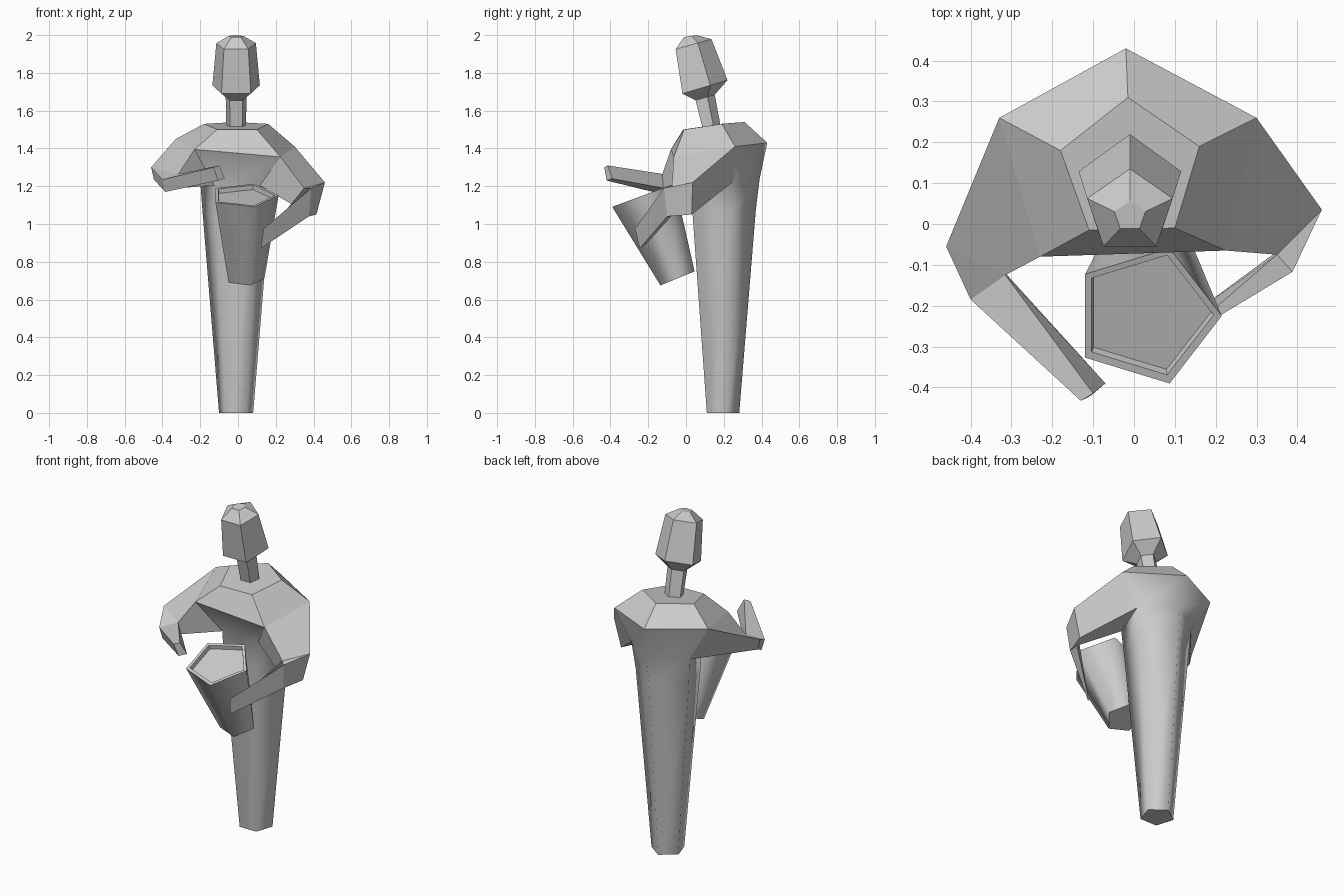
import bpy, bmesh
from math import cos, sin, radians

if "Cube" in bpy.data.objects:
    bpy.data.objects.remove(bpy.data.objects["Cube"])


def pentagon(cx, cy, cz, rx, ry, slope=0.0, start=90):
    """Five-point ring whose height rises with y by the given slope."""
    pts = []
    for i in range(5):
        a = radians(start + 72 * i)
        dy = ry * sin(a)
        pts.append((cx + rx * cos(a), cy + dy, cz + slope * dy))
    return pts


def add_loft(bm, rings, cap_start=True, cap_end=True, smooth_rows=(), skip=()):
    """Skin consecutive rings; skip holds (row, side) quads to leave open."""
    rows = [[bm.verts.new(p) for p in r] for r in rings]
    n = len(rows[0])
    for j in range(len(rows) - 1):
        for i in range(n):
            if (j, i) in skip:
                continue
            k = (i + 1) % n
            f = bm.faces.new((rows[j][i], rows[j][k], rows[j + 1][k], rows[j + 1][i]))
            f.smooth = j in smooth_rows
    if cap_start:
        bm.faces.new(rows[0][::-1])
    if cap_end:
        bm.faces.new(rows[-1])


def finish(bm, name):
    bmesh.ops.remove_doubles(bm, verts=bm.verts, dist=0.0005)
    bmesh.ops.recalc_face_normals(bm, faces=bm.faces)
    me = bpy.data.meshes.new(name)
    bm.to_mesh(me)
    bm.free()
    ob = bpy.data.objects.new(name, me)
    bpy.context.collection.objects.link(ob)
    return ob


# Body: tapered robe flaring into faceted shoulders
armpit = pentagon(-0.005, 0.19, 1.22, 0.205, 0.2, 0.1)
shoulder = [(-0.02, 0.43, 1.43), (-0.33, 0.26, 1.45), (-0.23, -0.08, 1.395),
            (0.225, -0.065, 1.355), (0.30, 0.26, 1.41)]
collar = [(-0.015, 0.31, 1.54), (-0.18, 0.18, 1.53), (-0.11, -0.015, 1.50),
          (0.10, -0.01, 1.50), (0.16, 0.19, 1.53)]
bm = bmesh.new()
add_loft(bm, [pentagon(-0.01, 0.187, 0, 0.095, 0.095),
              pentagon(-0.01, 0.185, 1.06, 0.187, 0.185, 0.1),
              armpit, shoulder, collar],
         smooth_rows=(0, 1, 2), skip={(2, 1), (2, 3)})

# Raised arm, grown from the open side of the shoulder
inner_top, inner_low = (-0.315, -0.125, 1.265), (-0.315, -0.12, 1.19)
add_loft(bm, [
    [shoulder[1], shoulder[2], armpit[2], armpit[1]],
    [(-0.46, -0.055, 1.30), inner_top, inner_low, (-0.445, -0.055, 1.235)],
    [(-0.40, -0.185, 1.235), inner_top, inner_low, (-0.385, -0.175, 1.17)],
    [(-0.13, -0.433, 1.30), (-0.10, -0.415, 1.31), (-0.07, -0.39, 1.24), (-0.105, -0.42, 1.23)],
], cap_start=False)

# Lowered arm holding the bucket
inner_top, inner_low = (0.35, -0.075, 1.19), (0.36, -0.06, 1.06)
add_loft(bm, [
    [shoulder[4], shoulder[3], armpit[3], armpit[4]],
    [(0.46, 0.035, 1.22), inner_top, inner_low, (0.415, 0.03, 1.05)],
    [(0.388, -0.117, 1.19), inner_top, inner_low, (0.375, -0.10, 1.04)],
    [(0.135, -0.27, 0.975), (0.165, -0.235, 0.965), (0.15, -0.215, 0.89), (0.12, -0.245, 0.87)],
], cap_start=False)
finish(bm, "body_and_arms")

# Head and neck
bm = bmesh.new()
add_loft(bm, [pentagon(-0.01, 0.13, 1.515, 0.055, 0.053, 0.1),
              pentagon(-0.01, 0.096, 1.668, 0.058, 0.056, 0.3),
              pentagon(-0.01, 0.088, 1.722, 0.132, 0.132, 0.3),
              pentagon(-0.01, 0.03, 1.949, 0.11, 0.105, 0.28),
              pentagon(-0.01, 0.019, 1.994, 0.04, 0.037, 0.15)])
finish(bm, "head")

# Bucket, tilted forward with a shallow recessed top
bm = bmesh.new()
add_loft(bm, [pentagon(0.035, -0.045, 0.712, 0.105, 0.095, 0.41, 0),
              pentagon(0.03, -0.225, 1.152, 0.185, 0.174, 0.37, 0),
              pentagon(0.03, -0.223, 1.152, 0.165, 0.154, 0.37, 0),
              pentagon(0.03, -0.214, 1.130, 0.160, 0.149, 0.37, 0)],
         smooth_rows=(0,))
finish(bm, "bucket")
